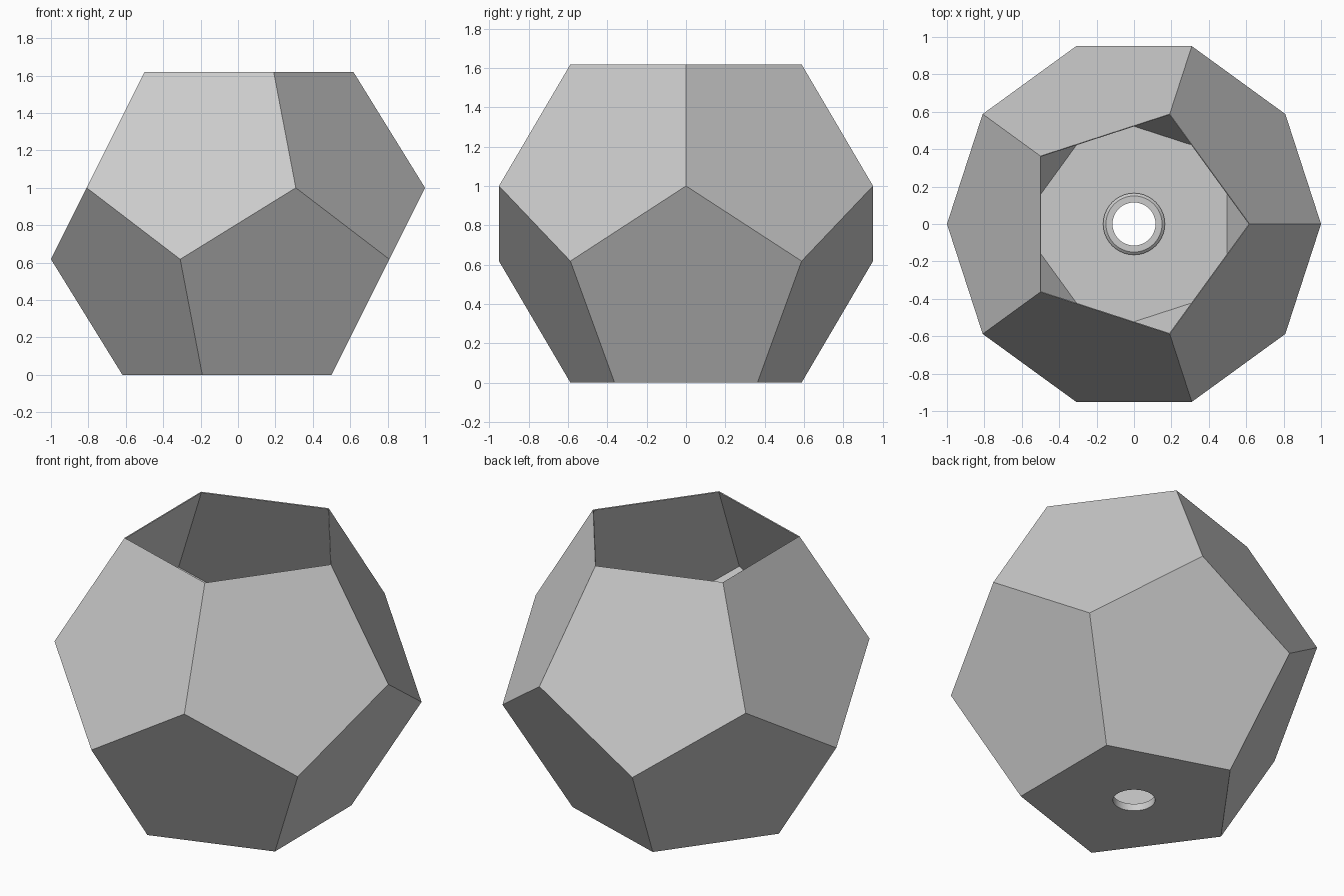
import bpy
import bmesh
from math import cos, sin, pi, sqrt
from mathutils import Vector

cube = bpy.data.objects.get("Cube")
if cube:
    bpy.data.objects.remove(cube, do_unlink=True)

PHI = (1 + sqrt(5)) / 2
HOLE = 0.115
WALL = 0.005

grey = bpy.data.materials.new("light grey")
grey.use_nodes = True
grey.diffuse_color = (0.6, 0.6, 0.6, 1)
grey.node_tree.nodes["Principled BSDF"].inputs["Base Color"].default_value = (0.6, 0.6, 0.6, 1)


def ring(bm, radius, z, count, start=0.0):
    """Regular ring of vertices around the vertical axis."""
    step = 2 * pi / count
    return [bm.verts.new((radius * cos(start + i * step), radius * sin(start + i * step), z))
            for i in range(count)]


def finish(bm, name):
    mesh = bpy.data.meshes.new(name)
    bm.to_mesh(mesh)
    bm.free()
    mesh.materials.append(grey)
    obj = bpy.data.objects.new(name, mesh)
    bpy.context.collection.objects.link(obj)
    return obj


# Dodecahedral shell: ten pentagon walls, open top
bm = bmesh.new()
top = ring(bm, 1 / PHI, PHI, 5)
upper = ring(bm, 1, 1, 5)
lower = ring(bm, 1, 1 / PHI, 5, pi / 5)
bottom = ring(bm, 1 / PHI, 0, 5, pi / 5)
for i in range(5):
    j = (i + 1) % 5
    bm.faces.new((top[i], upper[i], lower[i], upper[j], top[j]))
    bm.faces.new((bottom[i], lower[i], upper[j], lower[j], bottom[j]))

# Floor with a round hole
hole = ring(bm, HOLE, 0, 40)
edges = [bm.edges.new((hole[i], hole[(i + 1) % 40])) for i in range(40)]
edges += [bm.edges.get((bottom[i], bottom[(i + 1) % 5])) for i in range(5)]
bmesh.ops.triangle_fill(bm, use_beauty=True, edges=edges, normal=(0, 0, -1))

# Point all faces outward so the wall thickens inward
bm.normal_update()
centre = Vector((0, 0, PHI / 2))
for face in bm.faces:
    if face.normal.dot(face.calc_center_median() - centre) < 0:
        face.normal_flip()
shell = finish(bm, "shell")
solid = shell.modifiers.new("wall thickness", "SOLIDIFY")
solid.thickness = WALL
solid.offset = -1
solid.use_even_offset = True

# Raised collar around the hole, inside the shell
bm = bmesh.new()
profile = [(HOLE, WALL), (HOLE, 0.043), (0.15, 0.043), (0.165, 0.03), (0.165, WALL)]
rings = [ring(bm, r, z, 40) for r, z in profile]
for a, b in zip(rings, rings[1:] + rings[:1]):
    for i in range(40):
        j = (i + 1) % 40
        bm.faces.new((a[i], a[j], b[j], b[i]))
bmesh.ops.recalc_face_normals(bm, faces=bm.faces)
collar = finish(bm, "hole_collar")
bpy.ops.object.select_all(action="DESELECT")
collar.select_set(True)
bpy.context.view_layer.objects.active = collar
bpy.ops.object.shade_smooth_by_angle(angle=pi / 6)
